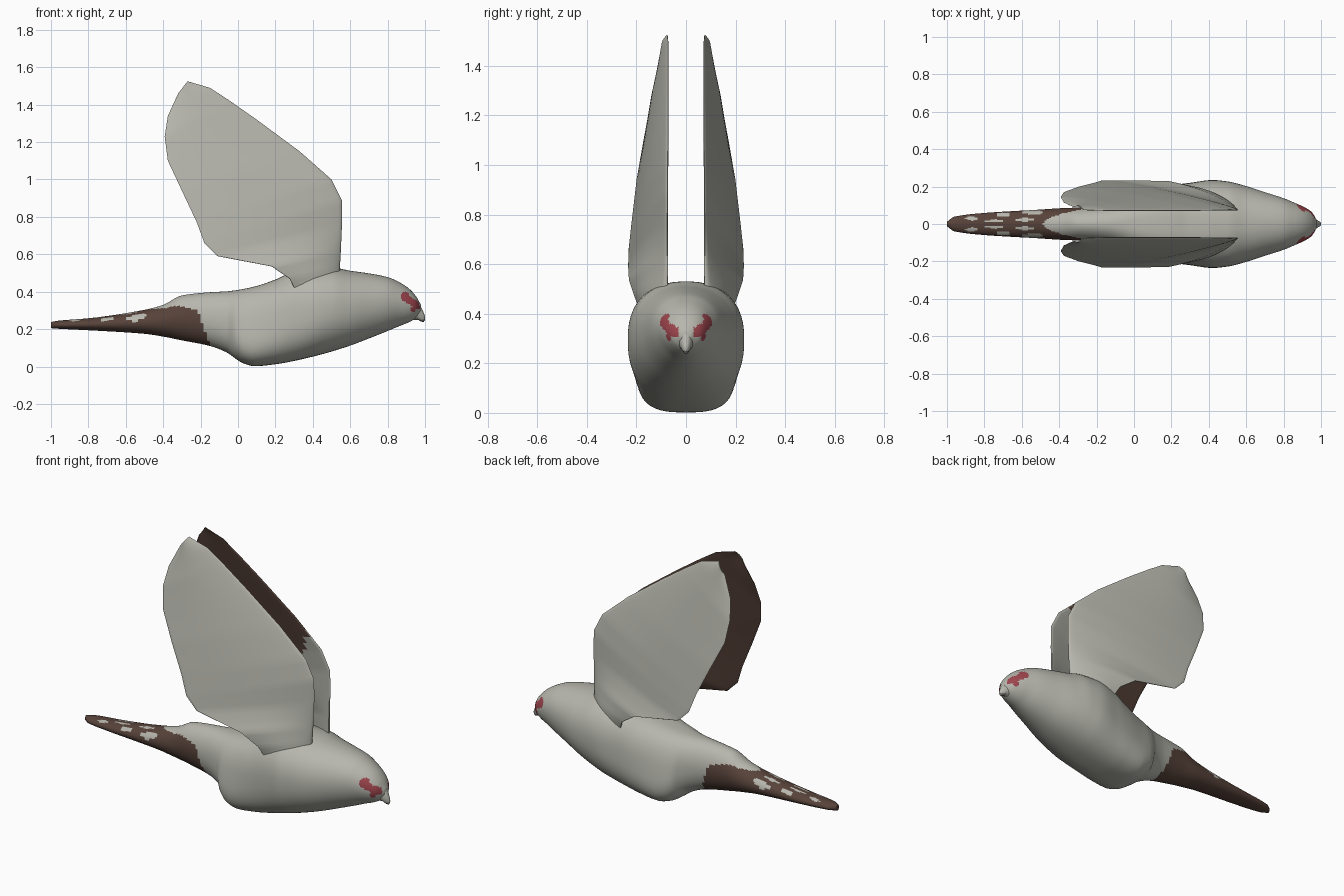
import bpy, bmesh, math
from mathutils import Vector

if "Cube" in bpy.data.objects:
    bpy.data.objects.remove(bpy.data.objects["Cube"])


def material(name, rgb):
    m = bpy.data.materials.new(name)
    m.diffuse_color = (*rgb, 1)
    m.use_nodes = True
    m.node_tree.nodes["Principled BSDF"].inputs["Base Color"].default_value = m.diffuse_color
    return m


MATS = [material("pale_grey_feathers", (0.47, 0.47, 0.42)),
        material("dark_brown_feathers", (0.095, 0.055, 0.042)),
        material("red_eye_patch", (0.34, 0.06, 0.075)),
        material("dark_beak", (0.16, 0.15, 0.14))]
GREY, BROWN, RED, DARK = range(4)


def sample(rows, x):
    """Monotone cubic interpolation of the profile rows at x."""
    i = 0
    while i < len(rows) - 2 and x > rows[i + 1][0]:
        i += 1
    h = rows[i + 1][0] - rows[i][0]
    t = (x - rows[i][0]) / h

    def slope(k, c):
        return (rows[k + 1][c] - rows[k][c]) / (rows[k + 1][0] - rows[k][0])

    def tangent(k, c):
        if k == 0 or k == len(rows) - 1:
            return slope(min(k, len(rows) - 2), c)
        a, b = slope(k - 1, c), slope(k, c)
        return 2 * a * b / (a + b) if a * b > 0 else 0

    out = []
    for c in range(1, len(rows[0])):
        a, b = rows[i][c], rows[i + 1][c]
        out.append((2*t**3 - 3*t*t + 1) * a + (3*t*t - 2*t**3) * b
                   + h * ((t**3 - 2*t*t + t) * tangent(i, c) + (t**3 - t*t) * tangent(i + 1, c)))
    return out


def skin(name, rings, rule, angle, mirror=False):
    """Join closed rings of points, cap the ends, colour faces by rule(centre, segment)."""
    bm = bmesh.new()
    vr = [[bm.verts.new(p) for p in r] for r in rings]
    n = len(rings[0])
    for a, b in zip(vr, vr[1:]):
        for j in range(n):
            k = (j + 1) % n
            f = bm.faces.new((a[j], a[k], b[k], b[j]))
            f.material_index = rule(f.calc_center_median(), j)
    for r in (vr[0], vr[-1]):
        f = bm.faces.new(r)
        f.material_index = rule(f.calc_center_median(), 0)
    bmesh.ops.recalc_face_normals(bm, faces=bm.faces)
    me = bpy.data.meshes.new(name)
    bm.to_mesh(me)
    bm.free()
    for m in MATS:
        me.materials.append(m)
    me.shade_smooth()
    me.set_sharp_from_angle(angle=math.radians(angle))
    ob = bpy.data.objects.new(name, me)
    bpy.context.collection.objects.link(ob)
    if mirror:
        mod = ob.modifiers.new("mirror", "MIRROR")
        mod.use_axis = (False, True, False)
        mod.use_clip = False
        mod.use_mirror_merge = False
    return ob


def profile_rings(rows, sub, n):
    xs = [a[0] + (b[0] - a[0]) * k / sub for a, b in zip(rows, rows[1:]) for k in range(sub)]
    rings = []
    for x in xs + [rows[-1][0]]:
        zb, zt, wl, wu, p = sample(rows, x)
        ring = []
        for j in range(n):
            a = 2 * math.pi * j / n
            c, s = math.cos(a), math.sin(a)
            v = math.copysign(abs(s) ** p, s)
            w = wl + (wu - wl) * (v + 1) / 2
            ring.append((x, w * math.copysign(abs(c) ** p, c), (zb + zt) / 2 + (zt - zb) / 2 * v))
        rings.append(ring)
    return rings


# Body from tail tip to face: x, bottom, top, low half width, high half width, squareness
BODY = [(-1.0, .205, .238, .012, .012, 1), (-.96, .202, .245, .042, .036, 1),
        (-.8, .194, .258, .062, .056, 1), (-.5, .175, .303, .082, .072, 1),
        (-.4, .16, .33, .088, .08, 1), (-.3, .14, .38, .092, .085, 1),
        (-.15, .11, .397, .105, .1, .95), (-.06, .075, .402, .13, .12, .85),
        (-.01, .04, .408, .185, .13, .75), (.03, .016, .415, .205, .14, .7),
        (.09, .002, .428, .215, .155, .68), (.2, .012, .465, .22, .19, .72),
        (.3, .03, .51, .225, .215, .76), (.42, .058, .53, .235, .235, .84),
        (.5, .08, .53, .225, .23, .88), (.6, .112, .512, .2, .205, .92),
        (.7, .15, .498, .165, .175, .95), (.8, .19, .478, .13, .145, .97),
        (.86, .215, .452, .105, .12, 1), (.91, .235, .42, .085, .095, 1),
        (.95, .258, .378, .06, .068, 1), (.978, .29, .33, .02, .02, 1)]

EYE = [(.893, .375, .024), (.915, .355, .02), (.94, .34, .02), (.96, .325, .02), (.935, .305, .014)]
SPOTS = [(-.87, .03, .03, .011), (-.7, .05, .035, .011), (-.74, .016, .05, .008),
         (-.54, .062, .05, .012), (-.58, .022, .04, .01)]


def body_colour(c, j):
    x, y, z = c
    if x > .8:
        red = abs(y) > .03 and any(math.hypot(x - a, z - b) < r for a, b, r in EYE)
        return RED if red else GREY
    zb, zt = sample(BODY, x)[:2]
    t = (z - zb) / (zt - zb)
    edge = -.15 - .1 * t if t < .65 else -.215 - .27 * (t - .65) / .35
    if x > edge:
        return GREY
    spot = t > .5 and any(((x - a) / rx) ** 2 + ((abs(y) - b) / ry) ** 2 < 1 for a, b, rx, ry in SPOTS)
    return GREY if spot else BROWN


skin("body_and_tail", profile_rings(BODY, 9, 72), body_colour, 60)

# Hooked beak
BEAK = [(.93, .25, .385, .045, .03, 1), (.96, .25, .352, .034, .024, 1),
        (.98, .24, .315, .02, .02, 1), (.992, .238, .29, .012, .014, 1), (1.0, .25, .268, .005, .006, 1)]
skin("beak", profile_rings(BEAK, 4, 24),
     lambda c, j: DARK if c.z < .252 and c.x > .965 else GREY, 60)

# Raised wing: front edge point, rear edge point, thickness from root to tip
WING = [((.54, .085, .44), (.32, .17, .38), .08),
        ((.545, .08, .53), (.275, .205, .47), .06),
        ((.55, .077, .62), (.18, .228, .535), .045),
        ((.556, .076, .76), (-.11, .232, .59), .034),
        ((.555, .075, .89), (-.18, .23, .66), .032),
        ((.5, .074, 1.0), (-.22, .218, .77), .03),
        ((.33, .073, 1.15), (-.3, .198, .94), .028),
        ((.1, .072, 1.32), (-.375, .17, 1.1), .025),
        ((-.05, .072, 1.425), (-.392, .145, 1.23), .022),
        ((-.15, .072, 1.49), (-.375, .115, 1.34), .018),
        ((-.27, .075, 1.525), (-.32, .09, 1.46), .01)]
CH, SUB = 20, 5


def wing_rings():
    rings = []
    rows = [(a, b, k / SUB) for a, b in zip(WING, WING[1:]) for k in range(SUB)]
    for a, b, f in rows + [(WING[-2], WING[-1], 1)]:
        front = Vector(a[0]).lerp(Vector(b[0]), f)
        rear = Vector(a[1]).lerp(Vector(b[1]), f)
        thick = a[2] + (b[2] - a[2]) * f
        ring = []
        for j in range(2 * CH):
            u = (1 - math.cos(math.pi * j / CH)) / 2        # chord position, out and back
            side = 1 if j <= CH else -1
            half = thick / 2 * (.12 + 1.5 * math.sqrt(u) * (1 - u)) * (0 if j in (0, CH) else 1)
            p = front.lerp(rear, u)
            p.y += side * half + .012 * math.sin(math.pi * u)
            ring.append(p)
        rings.append(ring)
    return rings


def wing_colour(c, j):
    inner = j >= CH
    return BROWN if inner and c.z > .56 and c.x < .42 - .45 * max(0, 1.1 - c.z) else GREY


skin("wing", wing_rings(), wing_colour, 50, mirror=True)
